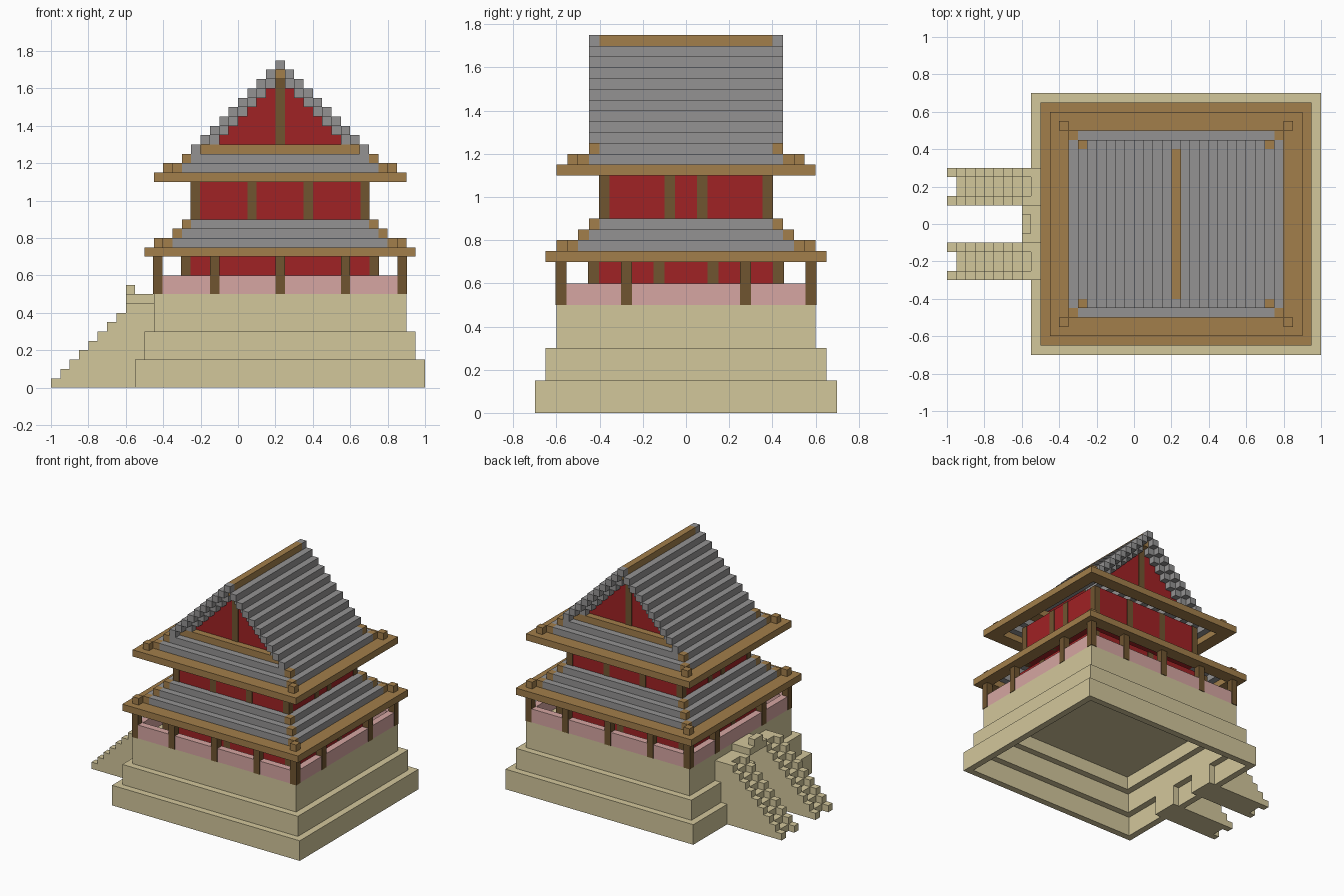
import bpy
import bmesh

cube = bpy.data.objects.get("Cube")
if cube:
    bpy.data.objects.remove(cube, do_unlink=True)

U = 0.05          # block size
CX = 0.225        # centre line of the building


def material(name, rgb):
    m = bpy.data.materials.new(name)
    m.use_nodes = True
    m.diffuse_color = (*rgb, 1)
    m.node_tree.nodes["Principled BSDF"].inputs["Base Color"].default_value = (*rgb, 1)
    return m


SAND = material("sandstone", (0.65, 0.57, 0.33))
RED = material("red_wall", (0.35, 0.016, 0.018))
PINK = material("pink_parapet", (0.67, 0.38, 0.36))
WOOD = material("light_wood", (0.36, 0.21, 0.07))
DARK = material("dark_wood", (0.16, 0.09, 0.03))
SLATE = material("grey_tile", (0.295, 0.29, 0.29))


def build(name, mat, boxes):
    """One object made of axis-aligned boxes (x0, x1, y0, y1, z0, z1)."""
    bm = bmesh.new()
    for x0, x1, y0, y1, z0, z1 in boxes:
        for v in bmesh.ops.create_cube(bm, size=1)["verts"]:
            v.co.x = x1 if v.co.x > 0 else x0
            v.co.y = y1 if v.co.y > 0 else y0
            v.co.z = z1 if v.co.z > 0 else z0
    mesh = bpy.data.meshes.new(name)
    bm.to_mesh(mesh)
    bm.free()
    mesh.materials.append(mat)
    bpy.context.collection.objects.link(bpy.data.objects.new(name, mesh))


def block(hx, hy, z0, z1):
    return (CX - hx, CX + hx, -hy, hy, z0, z1)


def span(sign, a, b):
    """Interval a..b, mirrored when sign is negative."""
    return sorted((sign * a, sign * b))


def ring(hx, hy, z0, z1, w, corner=0):
    """Four walls of a rectangular frame, optionally leaving the corners free."""
    out = []
    for s in (-1, 1):
        a, b = span(s, hy, hy - w)
        out.append((CX - hx + corner, CX + hx - corner, a, b, z0, z1))
        a, b = span(s, hx, hx - w)
        out.append((CX + a, CX + b, w - hy, hy - w, z0, z1))
    return out


def corners(hx, hy, z0, z1):
    """Four block-wide posts inside the corners of a rectangle."""
    out = []
    for sx in (-1, 1):
        for sy in (-1, 1):
            a, b = span(sx, hx, hx - U)
            out.append((CX + a, CX + b, *span(sy, hy, hy - U), z0, z1))
    return out


def posts(hx, hy, z0, z1, xs, ys):
    """Slightly proud corner posts, plus posts at xs on front/back and ys on sides."""
    hx, hy, h = hx + 0.004, hy + 0.004, U / 2
    out = corners(hx, hy, z0, z1)
    for s in (-1, 1):
        a, b = span(s, hy, hy - U)
        out += [(CX + x - h, CX + x + h, a, b, z0, z1) for x in xs]
        a, b = span(s, hx, hx - U)
        out += [(CX + a, CX + b, y - h, y + h, z0, z1) for y in ys]
    return out


# Hollow stepped plinth with thin walls
build("plinth", SAND,
      ring(0.775, 0.7, 0, 0.15, U)
      + ring(0.725, 0.65, 0.15, 0.3, U)
      + ring(0.675, 0.6, 0.3, 0.5, U)
      + [block(0.625, 0.55, 0.4, 0.5)])

# Twin stairs: raised side rails with treads between, level at the top
stairs = []
for s in (-1, 1):
    for i in range(11):
        x, top = -1 + i * U, min(i + 1, 9) * U
        for y in (0.1, 0.25):
            stairs.append((x, x + U, *span(s, y, y + U), 0, top))
        if i:
            stairs.append((x, x + U, *span(s, 0.15, 0.25), 0, min(i, 9) * U))
build("stairs", SAND, stairs)
build("landing", SAND, [(-0.6, -0.45, -0.1, 0.1, 0.45, 0.5),
                        (-0.6, -0.55, -U, U, 0.5, 0.55)])

# Veranda
build("parapet", PINK, ring(0.675, 0.6, 0.5, 0.6, U))
build("veranda_posts", DARK,
      posts(0.675, 0.6, 0.5, 0.7, (-0.35, 0, 0.35), (-0.275, 0.275)))

# Storeys
build("lower_wall", RED, [block(0.525, 0.45, 0.5, 0.75)])
build("lower_wall_posts", DARK,
      posts(0.525, 0.45, 0.5, 0.75, (0,), (-0.125, 0.125)))
build("upper_wall", RED, [block(0.475, 0.4, 0.85, 1.15)])
build("upper_wall_posts", DARK,
      posts(0.475, 0.4, 0.85, 1.15, (-0.15, 0.15), (-0.075, 0.075)))


# Skirt roofs: wooden eave, corner knobs, stepped tiles with wooden hips
def skirt(name, hx, hy, z, levels):
    build(name + "_eave", WOOD, ring(hx, hy, z, z + U, 2 * U))
    hips = corners(hx - U, hy - U, z + U, z + 2 * U)
    tiles = []
    for i in range(levels):
        a, b, z0 = hx - (i + 2) * U, hy - (i + 2) * U, z + (i + 1) * U
        tiles += ring(a, b, z0, z0 + U, U, U)
        hips += corners(a, b, z0, z0 + U)
    build(name + "_tiles", SLATE, tiles)
    build(name + "_hips", WOOD, hips)


skirt("lower_roof", 0.725, 0.65, 0.7, 3)
skirt("upper_roof", 0.675, 0.6, 1.1, 2)

# Stepped gable roof: long outer tiles, shorter inner tiles, red infill
tiles, infill = [], []
for i in range(9):
    z, outer = 1.25 + i * U, 0.475 - i * U
    for s in (-1, 1):
        a, b = span(s, outer, outer - U)
        tiles.append((CX + a, CX + b, -0.45, 0.45, z, z + U))
        if 0 < i < 8:
            a, b = span(s, outer - U, outer - 2 * U)
            tiles.append((CX + a, CX + b, -0.4, 0.4, z, z + U))
        if 0 < i < 7:
            w = outer - 2 * U
            infill.append((CX - w, CX + w, *span(s, 0.3, 0.35), z, z + U))
tiles += [(CX - U / 2, CX + U / 2, *span(s, 0.4, 0.45), 1.7, 1.75) for s in (-1, 1)]
build("gable_tiles", SLATE, tiles)
build("gable_walls", RED, infill)
build("ridge", WOOD, [block(U / 2, 0.4, 1.65, 1.75)])
build("gable_beams", WOOD,
      [(CX - 0.425, CX + 0.425, *span(s, 0.3, 0.4), 1.25, 1.3) for s in (-1, 1)])
build("gable_posts", DARK,
      [(CX - U / 2, CX + U / 2, *span(s, 0.3, 0.355), 1.3, 1.65) for s in (-1, 1)])
